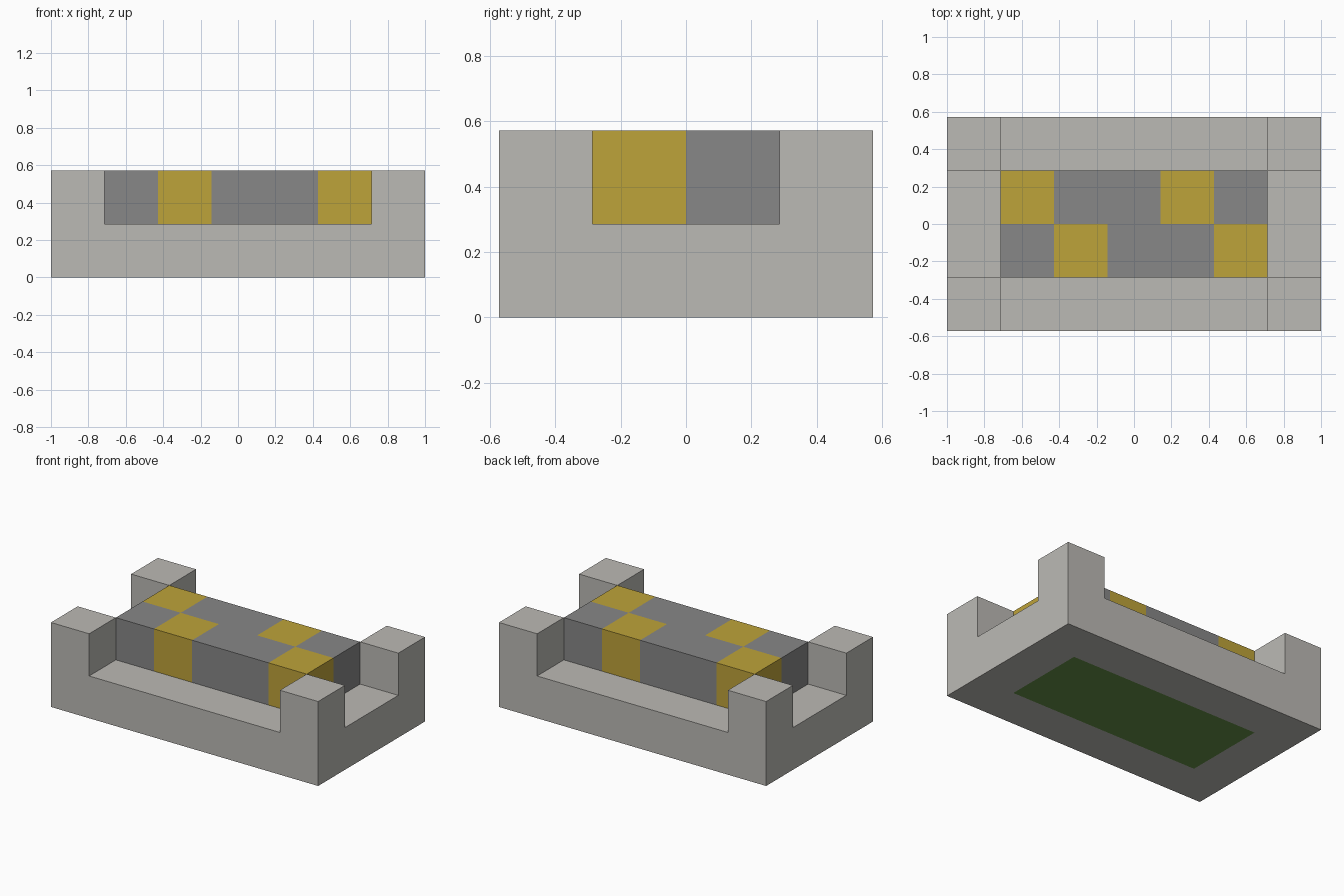
import bpy
import bmesh
from mathutils import Matrix

U = 2 / 7  # one block

old = bpy.data.objects.get("Cube")
if old:
    bpy.data.objects.remove(old, do_unlink=True)


def material(name, rgb):
    mat = bpy.data.materials.new(name)
    mat.use_nodes = True
    mat.diffuse_color = (*rgb, 1)
    shader = next(n for n in mat.node_tree.nodes if n.type == 'BSDF_PRINCIPLED')
    shader.inputs["Base Color"].default_value = (*rgb, 1)
    return mat


stone = material("pale stone", (0.5, 0.49, 0.46))
gray = material("mid gray", (0.245, 0.245, 0.245))
gold = material("gold", (0.515, 0.366, 0.042))
green = material("green", (0.13, 0.28, 0.065))


def cut_box(width, depth, bottom, x_cuts, y_cuts):
    """A box one block high, sliced along the given lines (in blocks)."""
    bm = bmesh.new()
    place = Matrix.Translation((0, 0, (bottom + 0.5) * U))
    bmesh.ops.create_cube(bm, size=U, matrix=place @ Matrix.Diagonal((width, depth, 1, 1)))
    for axis, cuts in ((0, x_cuts), (1, y_cuts)):
        for cut in cuts:
            point, normal = [0, 0, 0], [0, 0, 0]
            point[axis], normal[axis] = cut * U, 1
            bmesh.ops.bisect_plane(bm, geom=bm.verts[:] + bm.edges[:] + bm.faces[:],
                                   plane_co=point, plane_no=normal)
    bm.normal_update()
    return bm


def finish(bm, name, mats):
    mesh = bpy.data.meshes.new(name)
    bm.to_mesh(mesh)
    bm.free()
    for mat in mats:
        mesh.materials.append(mat)
    obj = bpy.data.objects.new(name, mesh)
    bpy.context.collection.objects.link(obj)


# Tray: slab with a green underside panel and four raised corner posts
bm = cut_box(7, 4, 0, (-2.5, 2.5), (-1, 1))
corners, middle = [], []
for face in bm.faces:
    c = face.calc_center_median() / U
    inside_x, inside_y = abs(c.x) < 2.5, abs(c.y) < 1
    if face.normal.z < -0.5 and inside_x and inside_y:
        face.material_index = 1
    elif face.normal.z > 0.5:
        if inside_x and inside_y:
            middle.append(face)
        elif not inside_x and not inside_y:
            corners.append(face)
bmesh.ops.delete(bm, geom=middle, context='FACES_ONLY')
posts = bmesh.ops.extrude_discrete_faces(bm, faces=corners)["faces"]
bmesh.ops.translate(bm, vec=(0, 0, U), verts=[v for f in posts for v in f.verts])
finish(bm, "tray", (stone, green))

# Core: patchwork block, one colour per cell, front row first
pattern = ("-#--#", "#--#-")
bm = cut_box(5, 2, 1, (-1.5, -0.5, 0.5, 1.5), (0,))
bmesh.ops.delete(bm, geom=[f for f in bm.faces if f.normal.z < -0.5], context='FACES_ONLY')
for face in bm.faces:
    c = face.calc_center_median() / U - face.normal * 0.1
    face.material_index = int(pattern[int(c.y > 0)][int(c.x + 2.5)] == "#")
finish(bm, "core", (gray, gold))
